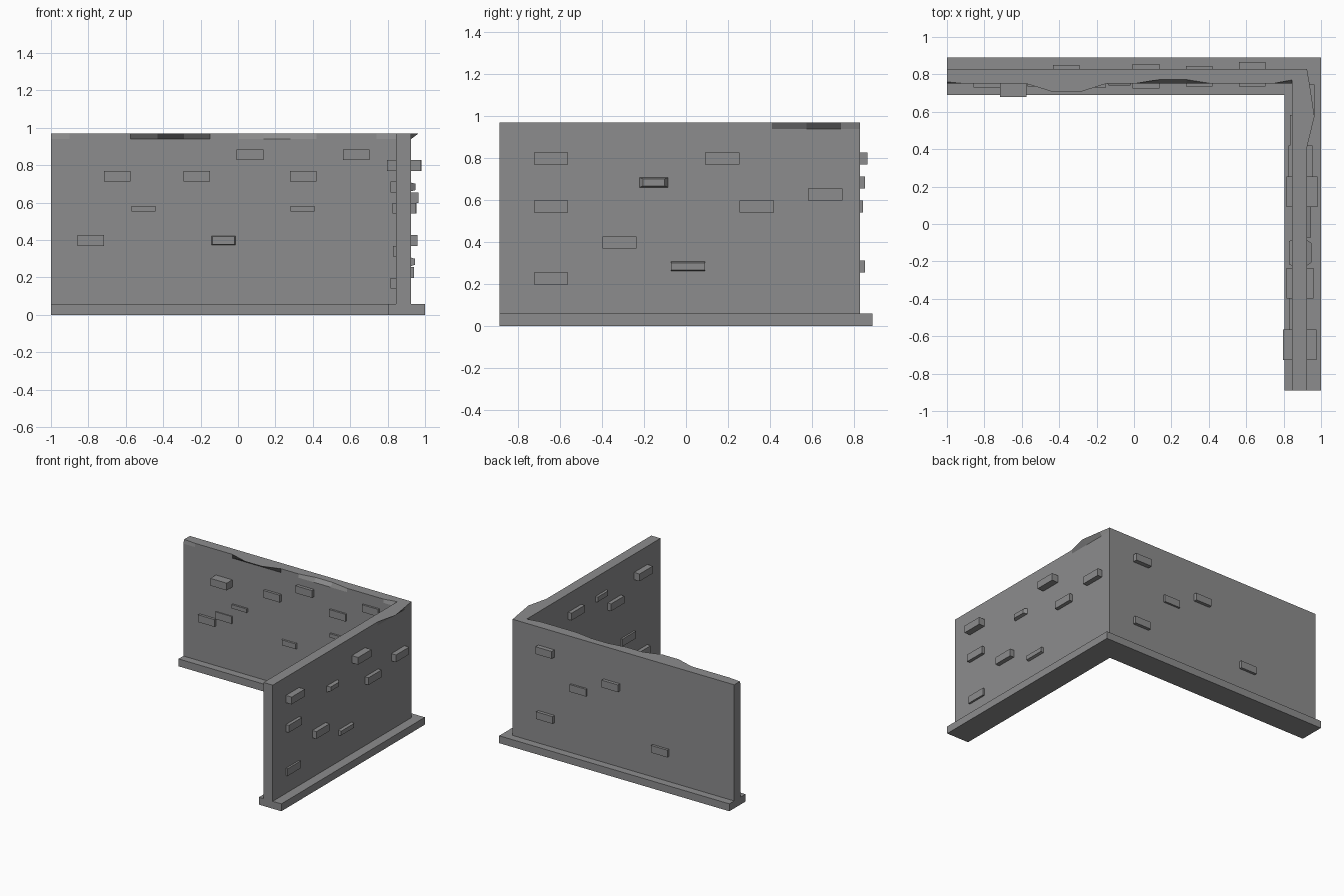
import bpy, bmesh

if "Cube" in bpy.data.objects:
    bpy.data.objects.remove(bpy.data.objects["Cube"])

BASE, CHIP, TOP = 0.058, 0.94, 0.97
CW, CL, RH = 0.1419, 0.1636, 0.0572      # brick length on each wall, course height

stone = bpy.data.materials.new("stone")
stone.diffuse_color = (0.265, 0.265, 0.268, 1)
stone.use_nodes = True
stone.node_tree.nodes["Principled BSDF"].inputs["Base Color"].default_value = stone.diffuse_color


def finish(name, bm):
    bmesh.ops.recalc_face_normals(bm, faces=bm.faces)
    me = bpy.data.meshes.new(name)
    bm.to_mesh(me)
    bm.free()
    me.materials.append(stone)
    ob = bpy.data.objects.new(name, me)
    bpy.context.collection.objects.link(ob)
    return ob


def wall(name, stations, lo, hi, place):
    """Loft a slab along t; only the top edges are pushed in or out."""
    bm = bmesh.new()
    rings = []
    for t, d, e in stations:
        prof = [(lo, 0.03), (lo, CHIP), (lo + d, TOP),
                (hi + e, TOP), (hi, CHIP), (hi, 0.03)]
        rings.append([bm.verts.new(place(t, s, z)) for s, z in prof])
    for a, b in zip(rings, rings[1:]):
        for i in range(6):
            j = (i + 1) % 6
            bm.faces.new((a[i], a[j], b[j], b[i]))
    bm.faces.new(rings[0])
    bm.faces.new(rings[-1][::-1])
    return finish(name, bm)


def brick(name, t, length, z0, z1, root, face, place, tin=0, zin=0):
    """Brick from root to face; tin and zin shrink the outer end."""
    bm = bmesh.new()
    ends = []
    for s, a, b in ((root, 0, 0), (face, tin, zin)):
        ends.append([bm.verts.new(place(u, s, z)) for u, z in
                     ((t + a, z0 + b), (t + length - a, z0 + b),
                      (t + length - a, z1 - b), (t + a, z1 - b))])
    p, q = ends
    bm.faces.new(p)
    bm.faces.new(q)
    for i in range(4):
        j = (i + 1) % 4
        bm.faces.new((p[i], p[j], q[j], q[i]))
    return finish(name, bm)


def along_x(t, s, z): return (t, s, z)
def along_y(t, s, z): return (s, t, z)


# L-shaped plinth
bm = bmesh.new()
outline = [(-1, 0.69), (0.805, 0.69), (0.805, -0.89), (1, -0.89), (1, 0.89), (-1, 0.89)]
f = bm.faces.new([bm.verts.new((x, y, 0)) for x, y in outline])
up = bmesh.ops.extrude_face_region(bm, geom=[f])["geom"]
bmesh.ops.translate(bm, vec=(0, 0, BASE), verts=[v for v in up if isinstance(v, bmesh.types.BMVert)])
finish("plinth", bm)

# Walls with worn top edges
wall("back_wall", [(-1, 0.01, 0), (-0.9, 0, 0), (-0.575, 0, 0), (-0.43, -0.045, 0),
                   (-0.29, -0.045, 0), (-0.15, 0, 0), (0, 0, 0), (0.135, 0.022, 0),
                   (0.28, 0.022, 0), (0.42, 0, 0), (0.74, 0, 0), (0.845, 0.02, 0),
                   (0.925, 0, 0)], 0.75, 0.83, along_x)
wall("side_wall", [(-0.89, 0, 0), (0.41, 0, 0), (0.575, 0, 0.04),
                   (0.74, 0, 0.015), (0.829, 0, 0)], 0.845, 0.925, along_y)

# Bricks: (column, course, face position, end taper, height taper)
back_front = [(1, 5.5, 0.73, 0, 0), (2, 6.5, 0.742, 0, 0), (2, 11.5, 0.68, 0, 0),
              (5, 11.5, 0.73, 0, 0), (6, 5.5, 0.74, 0.012, 0.008),
              (7, 13.5, 0.725, 0, 0), (9, 11.5, 0.735, 0, 0), (11, 13.5, 0.735, 0, 0)]
back_rear = [(4, 3.5, 0.85, 0, 0), (7, 10.5, 0.855, 0, 0), (9, 8.5, 0.845, 0, 0),
             (11, 12.5, 0.865, 0, 0), (11, 3.5, 0.855, 0, 0)]
side_outer = [(1, 12.5, 0.975, 0, 0), (1, 8.5, 0.95, 0, 0), (1, 2.5, 0.94, 0, 0),
              (3, 5.5, 0.96, 0, 0), (4, 10.5, 0.95, 0.03, 0.012), (5, 3.5, 0.945, 0, 0.012),
              (6, 12.5, 0.98, 0, 0), (7, 8.5, 0.955, 0, 0), (9, 9.5, 0.965, 0, 0)]
side_inner = [(1, 12.5, 0.797, 0, 0), (1, 1.5, 0.815, 0, 0), (2, 4.5, 0.83, 0, 0),
              (3, 10.5, 0.815, 0, 0), (4, 12.5, 0.83, 0.02, 0.01), (6, 12.5, 0.815, 0, 0),
              (7, 8.5, 0.825, 0, 0), (8, 8.5, 0.833, 0, 0)]

for label, rows, start, step, root, place in (
        ("back_wall_front_brick", back_front, -1, CW, 0.77, along_x),
        ("back_wall_rear_brick", back_rear, -1, CW, 0.81, along_x),
        ("side_wall_outer_brick", side_outer, -0.89, CL, 0.905, along_y),
        ("side_wall_inner_brick", side_inner, -0.89, CL, 0.865, along_y)):
    for c, r, face, tin, zin in rows:
        z = 0.055 + r * RH
        brick(label, start + c * step, step, z, z + RH, root, face, place, tin, zin)

# Two thin split bricks on the back wall
for t in (-0.57, 0.28):
    brick("split_brick", t, 0.13, 0.552, 0.582, 0.77, 0.735, along_x)
